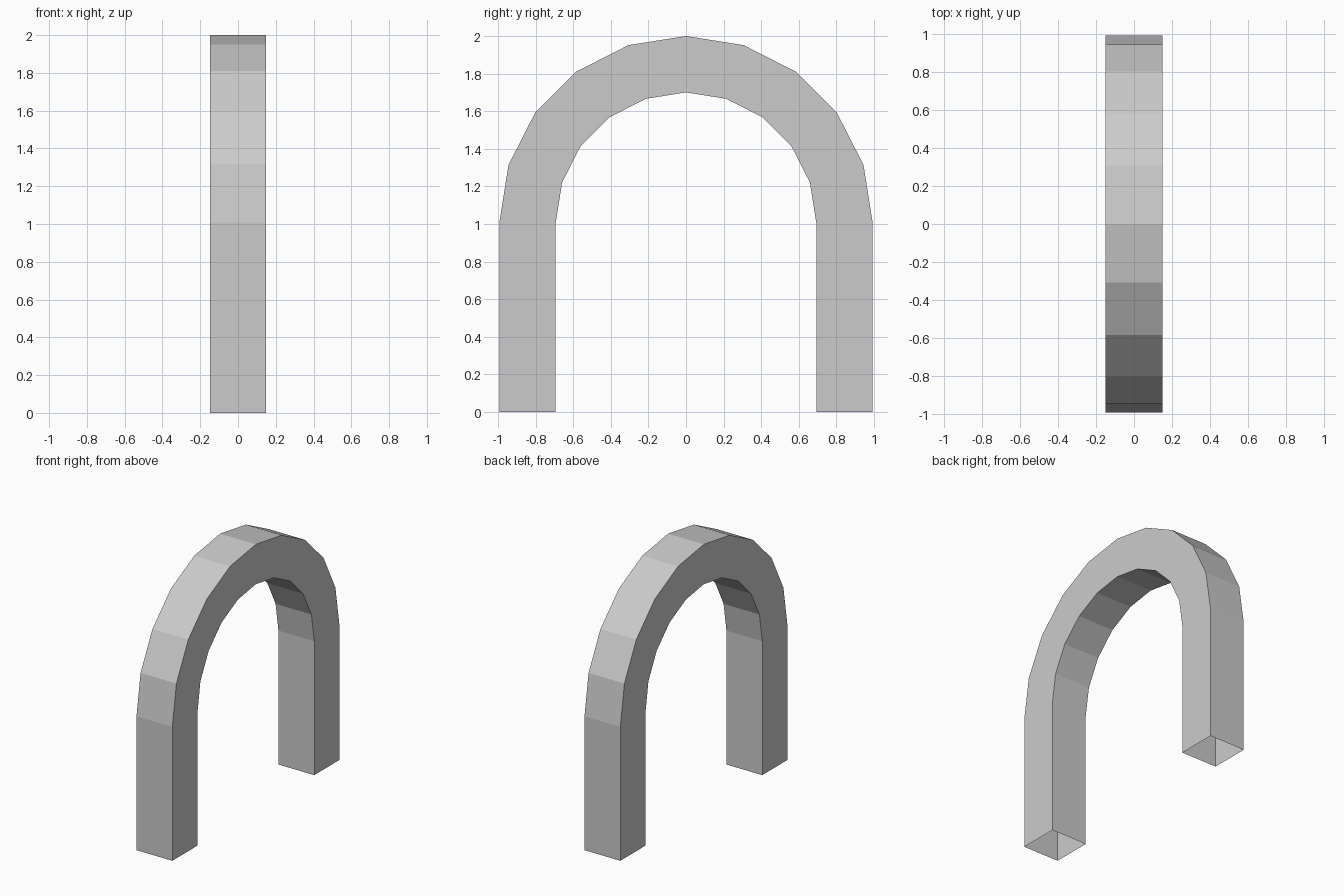
import bpy, bmesh, math

if "Cube" in bpy.data.objects:
    bpy.data.objects.remove(bpy.data.objects["Cube"])

HALF_WIDTH = 0.149
OUTER, INNER = 0.993, 0.693
SPRING_Z = 1.007
SEGMENTS = 10

# Path stations: (direction cos, sin, height of the arc centre)
stations = [(-1, 0, 0)]
for i in range(SEGMENTS + 1):
    a = math.pi * (1 - i / SEGMENTS)
    stations.append((math.cos(a), math.sin(a), SPRING_Z))
stations.append((1, 0, 0))

# Square tube swept along the arch, open at both feet
bm = bmesh.new()
rings = []
for c, s, z in stations:
    corners = [(-HALF_WIDTH, OUTER), (HALF_WIDTH, OUTER),
               (HALF_WIDTH, INNER), (-HALF_WIDTH, INNER)]
    rings.append([bm.verts.new((x, c * r, z + s * r)) for x, r in corners])
for a, b in zip(rings, rings[1:]):
    for k in range(4):
        n = (k + 1) % 4
        bm.faces.new((a[k], a[n], b[n], b[k]))
bmesh.ops.recalc_face_normals(bm, faces=bm.faces)

mesh = bpy.data.meshes.new("arch")
bm.to_mesh(mesh)
bm.free()
arch = bpy.data.objects.new("arch", mesh)
bpy.context.collection.objects.link(arch)
